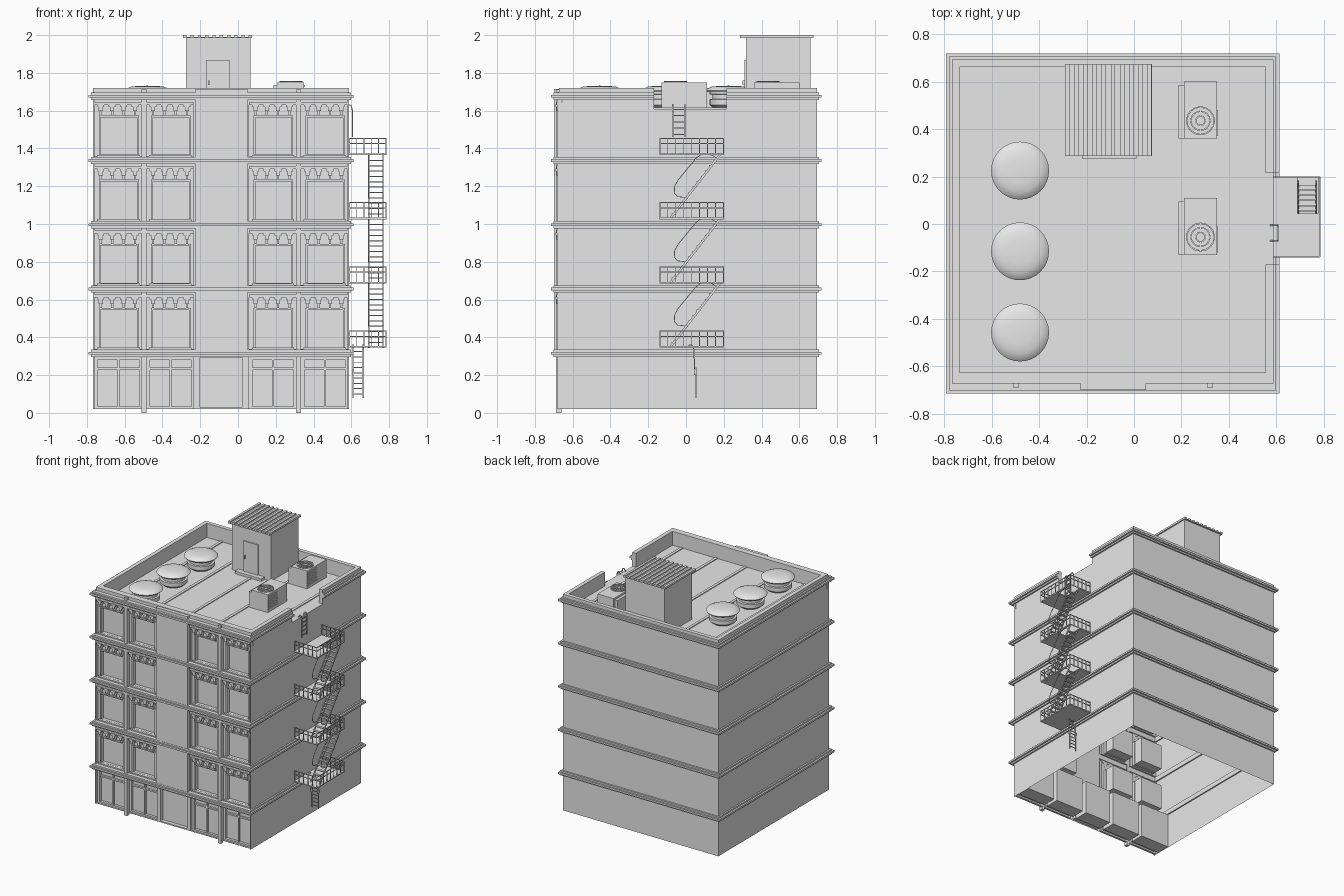
import bpy, bmesh, math
from mathutils import Vector

if "Cube" in bpy.data.objects:
    bpy.data.objects.remove(bpy.data.objects["Cube"])

grey = bpy.data.materials.new("plain_grey")
grey.use_nodes = True
grey.diffuse_color = (0.8, 0.8, 0.8, 1)
grey.node_tree.nodes["Principled BSDF"].inputs["Base Color"].default_value = (0.8, 0.8, 0.8, 1)


def finish(name, bm, smooth=False):
    mesh = bpy.data.meshes.new(name)
    bm.to_mesh(mesh)
    bm.free()
    mesh.materials.append(grey)
    obj = bpy.data.objects.new(name, mesh)
    bpy.context.collection.objects.link(obj)
    if smooth:
        bpy.ops.object.select_all(action='DESELECT')
        obj.select_set(True)
        bpy.context.view_layer.objects.active = obj
        bpy.ops.object.shade_smooth_by_angle(angle=math.radians(35))
    return obj


def box(bm, x0, x1, y0, y1, z0, z1):
    made = bmesh.ops.create_cube(bm, size=1)["verts"]
    for v in made:
        v.co = ((x0 + x1) / 2 + v.co.x * (x1 - x0), (y0 + y1) / 2 + v.co.y * (y1 - y0),
                (z0 + z1) / 2 + v.co.z * (z1 - z0))


def bar(bm, a, b, t=0.004):
    a, b = Vector(a), Vector(b)
    rot = (b - a).to_track_quat('Z', 'Y')
    for v in bmesh.ops.create_cube(bm, size=1)["verts"]:
        v.co = rot @ Vector((v.co.x * t, v.co.y * t, v.co.z * (b - a).length)) + (a + b) / 2


def path(bm, points, t=0.004):
    for a, b in zip(points, points[1:]):
        bar(bm, a, b, t)


def quad(bm, points):
    bm.faces.new([bm.verts.new(p) for p in points])


def recess(bm, steps):
    """Joins nested front-facing rectangles (x0, x1, z0, z1, y) and caps the last."""
    loops = [[bm.verts.new(p) for p in ((a, y, c), (b, y, c), (b, y, d), (a, y, d))]
             for a, b, c, d, y in steps]
    for outer, inner in zip(loops, loops[1:]):
        for i in range(4):
            j = (i + 1) % 4
            bm.faces.new((outer[i], outer[j], inner[j], inner[i]))
    bm.faces.new(loops[-1])


L, R, F, B = -0.767, 0.587, -0.672, 0.693      # wall planes
BASE, ROOF, TOP = 0.02, 1.61, 1.72
FLOOR = 0.34
LEDGES = [0.315 + FLOOR * k for k in range(5)]
CELLS = [L, -0.497, -0.225, 0.05, 0.32, R]
BAYS = [(-0.762, -0.51), (-0.485, -0.235), (0.058, 0.307), (0.333, 0.582)]
NOTCH = (-0.17, 0.215)

# Side walls, back wall and roof deck: an open-bottomed shell
bm = bmesh.new()
quad(bm, [(L, B, BASE), (L, F, BASE), (L, F, ROOF), (L, B, ROOF)])
quad(bm, [(R, F, BASE), (R, B, BASE), (R, B, ROOF), (R, F, ROOF)])
quad(bm, [(R, B, BASE), (L, B, BASE), (L, B, ROOF), (R, B, ROOF)])
quad(bm, [(L, F + 0.02, ROOF), (R, F + 0.02, ROOF), (R, B, ROOF), (L, B, ROOF)])
finish("shell_walls", bm)

# Front wall with recessed bays, plus the rooms behind the panes
front, rooms, trim = bmesh.new(), bmesh.new(), bmesh.new()
for i, (c0, c1) in enumerate(zip(CELLS, CELLS[1:])):
    if i == 2:
        recess(front, [(c0, c1, BASE, LEDGES[0], F), (-0.205, 0.025, 0.03, 0.29, F),
                       (-0.205, 0.025, 0.03, 0.29, F + 0.03)])
        box(rooms, -0.205, 0.025, F + 0.035, -0.52, 0.022, 0.29)
        recess(front, [(c0, c1, LEDGES[0], LEDGES[4], F)])
        continue
    a, b = BAYS[i if i < 2 else i - 1]
    # shop bay with transom and mullion
    w0, w1, mid = a + 0.018, b - 0.012, (a + b) / 2 + 0.003
    recess(front, [(c0, c1, BASE, LEDGES[0], F), (a, b, BASE + 0.002, 0.295, F),
                   (a, b, BASE + 0.002, 0.295, F + 0.015), (w0, w1, 0.035, 0.28, F + 0.015),
                   (w0, w1, 0.035, 0.28, F + 0.035)])
    box(trim, w0, w1, F + 0.02, F + 0.04, 0.228, 0.24)
    box(trim, mid - 0.005, mid + 0.005, F + 0.019, F + 0.04, 0.035, 0.28)
    box(rooms, a, b, F + 0.04, -0.52, 0.022, 0.295)
    for z in LEDGES[:4]:
        # upper window with frame, sill, lintel and corbels
        w0, w1, lo, hi = a + 0.035, b - 0.025, z + 0.032, z + 0.23
        recess(front, [(c0, c1, z, z + FLOOR, F), (a, b, z + 0.022, z + 0.312, F),
                       (a, b, z + 0.022, z + 0.312, F + 0.017), (w0, w1, lo, hi, F + 0.017),
                       (w0, w1, lo, hi, F + 0.04)])
        box(rooms, w0, w1, F + 0.045, -0.55, lo, hi)
        box(trim, a + 0.015, b - 0.01, F - 0.004, F + 0.02, z + 0.022, lo - 0.001)
        box(trim, a, b, F - 0.014, F + 0.02, z + 0.296, z + 0.312)
        for x, y in ((w0 - 0.01, w0), (w1, w1 + 0.01)):
            box(trim, x, y, F + 0.008, F + 0.02, lo, hi + 0.01)
        box(trim, w0, w1, F + 0.008, F + 0.02, hi, hi + 0.01)
        for k in range(4):
            x = a + 0.035 + k * (b - a - 0.07) / 3
            box(trim, x - 0.018, x + 0.018, F - 0.02, F + 0.02, z + 0.284, z + 0.3)
            box(trim, x - 0.011, x + 0.011, F - 0.013, F + 0.02, z + 0.262, z + 0.284)
            box(trim, x - 0.006, x + 0.006, F - 0.002, F + 0.02, z + 0.24, z + 0.262)
bmesh.ops.remove_doubles(front, verts=front.verts, dist=0.0001)
finish("front_wall", front)
finish("rooms_behind_windows", rooms)
finish("window_trim", trim)

# Pilasters and plain centre panel
bm = bmesh.new()
for x in (-0.497, 0.32):
    box(bm, x - 0.013, x + 0.013, -0.688, -0.66, 0, 1.712)
for x in (L + 0.003, R - 0.003):
    box(bm, x - 0.003, x + 0.003, -0.68, -0.66, BASE, 1.7)
finish("pilasters", bm)
bm = bmesh.new()
box(bm, -0.225, 0.05, -0.7, F + 0.01, 0.325, 1.715)
finish("centre_panel", bm)

# Ledges around every floor, broken at the fire escape on the top floor
bm = bmesh.new()
for z in LEDGES:
    for out, lo, hi in ((0.025, -0.006, 0.008), (0.012, -0.018, 0.02)):
        zs = (z + lo, z + hi)
        box(bm, L - out, R + out, -0.69 - out, F + 0.01, *zs)
        box(bm, L - out, R + out, B - 0.01, B + out, *zs)
        box(bm, L - out, L + 0.01, F + 0.01, B - 0.01, *zs)
        spans = [(F + 0.01, NOTCH[0]), (NOTCH[1], B - 0.01)] if z > 1.5 else [(F + 0.01, B - 0.01)]
        for s, e in spans:
            box(bm, R - 0.01, R + out, s, e, *zs)
finish("floor_ledges", bm)

# Parapet
bm = bmesh.new()
box(bm, L, R, F + 0.018, -0.625, ROOF, 1.66)
box(bm, L, R, F, -0.625, 1.66, TOP)
box(bm, L, R, 0.662, B, ROOF, TOP)
box(bm, L, -0.735, -0.625, 0.662, ROOF, TOP)
box(bm, 0.555, R, -0.625, NOTCH[0], ROOF, TOP)
box(bm, 0.555, R, NOTCH[1], 0.662, ROOF, TOP)
finish("parapet", bm)

# Roof seams
bm = bmesh.new()
for x in (-0.605, -0.345, -0.085, 0.172, 0.472):
    box(bm, x - 0.011, x + 0.011, -0.624, 0.661, ROOF - 0.002, ROOF + 0.006)
finish("roof_seams", bm)

# Stair house with door, step and ribbed roof
bm = bmesh.new()
box(bm, -0.275, 0.065, 0.318, 0.66, ROOF, 1.986)
box(bm, -0.22, 0.01, 0.275, 0.32, ROOF, 1.63)
finish("stair_house", bm)
bm = bmesh.new()
box(bm, -0.17, -0.045, 0.31, 0.32, 1.63, 1.868)
box(bm, -0.158, -0.152, 0.3, 0.312, 1.735, 1.76)
finish("roof_door", bm)
bm = bmesh.new()
box(bm, -0.29, 0.075, 0.287, 0.674, 1.984, 1.991)
for k in range(10):
    x = -0.281 + k * 0.0385
    box(bm, x - 0.009, x + 0.009, 0.287, 0.674, 1.99, 2.0)
finish("ribbed_roof", bm)

# Domed roof vents
PROFILE = [(0, 0), (0.075, 0), (0.1, 0.02), (0.1, 0.05), (0.085, 0.052), (0.085, 0.075), (0.1, 0.077),
           (0.1, 0.09), (0.119, 0.09), (0.122, 0.096), (0.112, 0.106), (0.088, 0.117), (0.05, 0.121), (0, 0.122)]
for n, y in enumerate((0.225, -0.115, -0.457)):
    bm = bmesh.new()
    verts = [bm.verts.new((-0.48 + r, y, ROOF + h)) for r, h in PROFILE]
    edges = [bm.edges.new(p) for p in zip(verts, verts[1:])]
    bmesh.ops.spin(bm, geom=verts + edges, cent=(-0.48, y, 0), axis=(0, 0, 1), angle=math.tau, steps=32)
    bmesh.ops.remove_doubles(bm, verts=bm.verts, dist=0.0001)
    bmesh.ops.recalc_face_normals(bm, faces=bm.faces)
    finish(f"roof_vent_{n + 1}", bm, smooth=True)

# Air conditioners with fan grilles and louvres
for n, y in enumerate((-0.01, 0.48)):
    bm = bmesh.new()
    box(bm, 0.21, 0.35, y - 0.12, y + 0.12, ROOF, 1.75)
    box(bm, 0.187, 0.21, y - 0.12, y + 0.105, ROOF, 1.735)
    for k in range(8):
        box(bm, 0.35, 0.354, y - 0.11, y, 1.63 + k * 0.014, 1.637 + k * 0.014)
    hub = Vector((0.28, y - 0.045, 1.754))
    spokes = [Vector((math.cos(k * math.tau / 16), math.sin(k * math.tau / 16), 0)) for k in range(17)]
    for r in (0.02, 0.04, 0.058):
        path(bm, [hub + s * r for s in spokes], 0.006)
    for s in spokes[:16]:
        bar(bm, hub + s * 0.018, hub + s * 0.058, 0.003)
    finish(f"air_conditioner_{n + 1}", bm)

# Fire escape landings with railings
X0, X1, Y0, Y1 = R, 0.783, -0.138, 0.198
landings = [LEDGES[k] + 0.03 for k in range(4)]
deck, rails, stairs = bmesh.new(), bmesh.new(), bmesh.new()
for k, z in enumerate(landings):
    box(deck, X0, 0.688, Y0, Y1, z, z + 0.008)
    box(deck, 0.688, X1, Y0, 0.045 if k else Y1, z, z + 0.008)
    box(deck, X1 - 0.008, X1, Y0, Y1, z - 0.001, z + 0.009)
    for h in (0.006, 0.06, 0.088):
        path(rails, [(X0, Y0, z + h), (X1, Y0, z + h), (X1, Y1, z + h), (X0, Y1, z + h)], 0.005)
    for i in range(6):
        x = X0 + 0.003 + i * (X1 - X0 - 0.003) / 5
        for y in (Y0, Y1):
            bar(rails, (x, y, z), (x, y, z + 0.09))
    for i in range(1, 8):
        y = Y0 + i * (Y1 - Y0) / 8
        bar(rails, (X1, y, z), (X1, y, z + 0.09))
finish("landings", deck)
finish("landing_railings", rails)

# Flights of stairs with looped handrails
HANDRAIL = [(0, 0.115), (-0.045, 0.12), (-0.062, 0.14), (-0.06, 0.175), (-0.04, 0.21), (0.05, 0.32),
            (0.08, 0.343), (0.115, 0.348), (0.145, 0.335), (0.165, 0.32)]
for z in landings[:3]:
    for x in (0.692, 0.768):
        for off in (0, 0.007):
            bar(stairs, (x, -0.09 + off, z), (x, 0.175 + off, z + FLOOR), 0.006)
        path(stairs, [(x, y, z + h) for y, h in HANDRAIL])
    for i in range(1, 12):
        y, h = -0.09 + 0.265 * i / 12, z + FLOOR * i / 12
        box(stairs, 0.692, 0.768, y - 0.008, y + 0.012, h - 0.003, h + 0.003)
finish("stair_flights", stairs)

# Drop ladder below the lowest landing and ladder up to the roof
bm = bmesh.new()
for x in (0.608, 0.663):
    path(bm, [(x, 0.01, 0.345), (x, 0.02, 0.362), (x, 0.035, 0.355), (x, 0.043, 0.33), (x, 0.046, 0.2)], 0.006)
    bar(bm, (x, 0.052, 0.08), (x, 0.052, 0.24), 0.006)
    box(bm, x - 0.005, x + 0.005, 0.042, 0.056, 0.205, 0.232)
for i in range(9):
    z = 0.1 + i * 0.028
    y = 0.052 if z < 0.22 else 0.045
    bar(bm, (0.608, y, z), (0.663, y, z), 0.005)
finish("drop_ladder", bm)
bm = bmesh.new()
for y in (-0.07, -0.006):
    path(bm, [(0.606, y, 1.46), (0.606, y, 1.6), (0.6, y, 1.625), (0.588, y, 1.632), (0.575, y, ROOF)], 0.006)
for i in range(5):
    bar(bm, (0.606, -0.07, 1.475 + i * 0.033), (0.606, -0.006, 1.475 + i * 0.033), 0.005)
finish("roof_ladder", bm)
